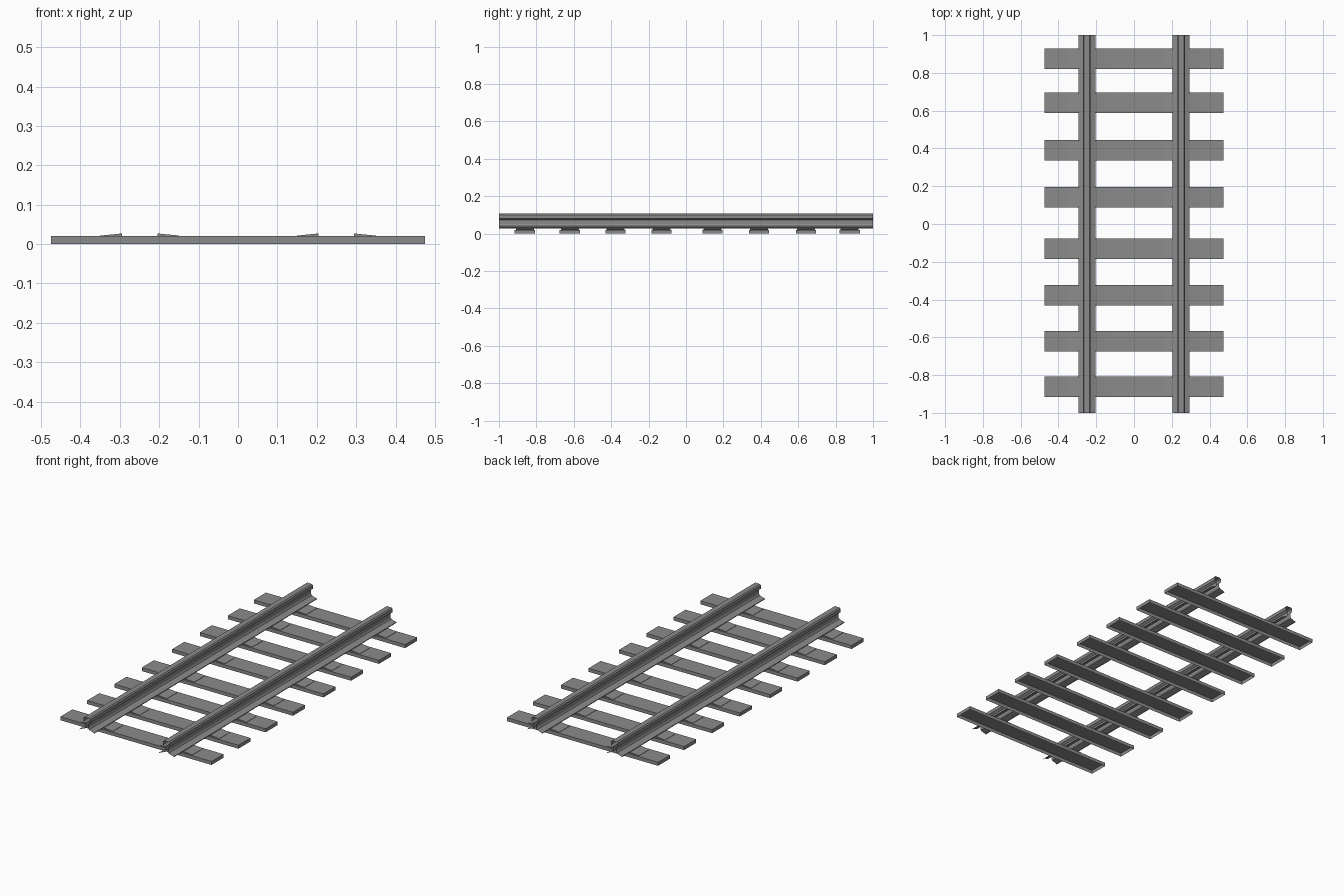
import bpy

if "Cube" in bpy.data.objects:
    bpy.data.objects.remove(bpy.data.objects["Cube"], do_unlink=True)

grey = bpy.data.materials.new("plain_grey")
grey.use_nodes = True
colour = (0.26, 0.26, 0.26, 1)
grey.diffuse_color = colour
grey.node_tree.nodes["Principled BSDF"].inputs["Base Color"].default_value = colour


def add_mesh(name, verts, faces):
    mesh = bpy.data.meshes.new(name)
    mesh.from_pydata(verts, [], faces)
    mesh.materials.append(grey)
    obj = bpy.data.objects.new(name, mesh)
    bpy.context.collection.objects.link(obj)
    return obj


def extrude_strip(name, profile, y0, y1):
    """Sweep an open x-z profile along y, leaving the ends open."""
    n = len(profile)
    verts = [(x, y, z) for y in (y0, y1) for x, z in profile]
    faces = [(i, i + 1, n + i + 1, n + i) for i in range(n - 1)]
    return add_mesh(name, verts, faces)


# Rails: open-ended shells with foot, web and rounded head
RAIL_X = 0.25
half = [(0.045, 0.027), (0.045, 0.031), (0.014, 0.041), (0.009, 0.05),
        (0.009, 0.072), (0.021, 0.081), (0.021, 0.1), (0.015, 0.106)]
section = half + [(-x, z) for x, z in reversed(half)]
for side, name in ((1, "left_rail"), (-1, "right_rail")):
    extrude_strip(name, [(side * RAIL_X + x, z) for x, z in section], 1, -1)

# Sleepers: shallow boxes open underneath, with sloped rail chairs on top
SLEEPER_Y = (-0.862, -0.621, -0.377, -0.131, 0.142, 0.39, 0.641, 0.875)
HALF_LENGTH, HALF_WIDTH, TOP = 0.475, 0.054, 0.02
corners = [(-1, -1), (1, -1), (1, 1), (-1, 1)]


def add_chair(name, centre, direction, y):
    """Wedge rising towards the rail foot from the sleeper top."""
    outer, inner = centre + direction * 0.1, centre + direction * 0.045
    w = 0.048
    verts = [(x, y + s * w, z) for s in (-1, 1)
             for x, z in ((outer, TOP), (outer, 0.0215), (inner, 0.027), (inner, TOP))]
    faces = [(0, 3, 2, 1), (4, 5, 6, 7), (0, 1, 5, 4), (1, 2, 6, 5), (2, 3, 7, 6)]
    if direction > 0:
        faces = [tuple(reversed(f)) for f in faces]
    add_mesh(name, verts, faces)


for number, y in enumerate(SLEEPER_Y, 1):
    verts = [(sx * HALF_LENGTH, y + sy * HALF_WIDTH, z)
             for z in (0, TOP) for sx, sy in corners]
    faces = [(4, 5, 6, 7)] + [(i, (i + 1) % 4, (i + 1) % 4 + 4, i + 4) for i in range(4)]
    add_mesh(f"sleeper_{number}", verts, faces)
    for side in (-1, 1):
        for direction in (-1, 1):
            add_chair(f"rail_chair_{number}", side * RAIL_X, direction, y)
